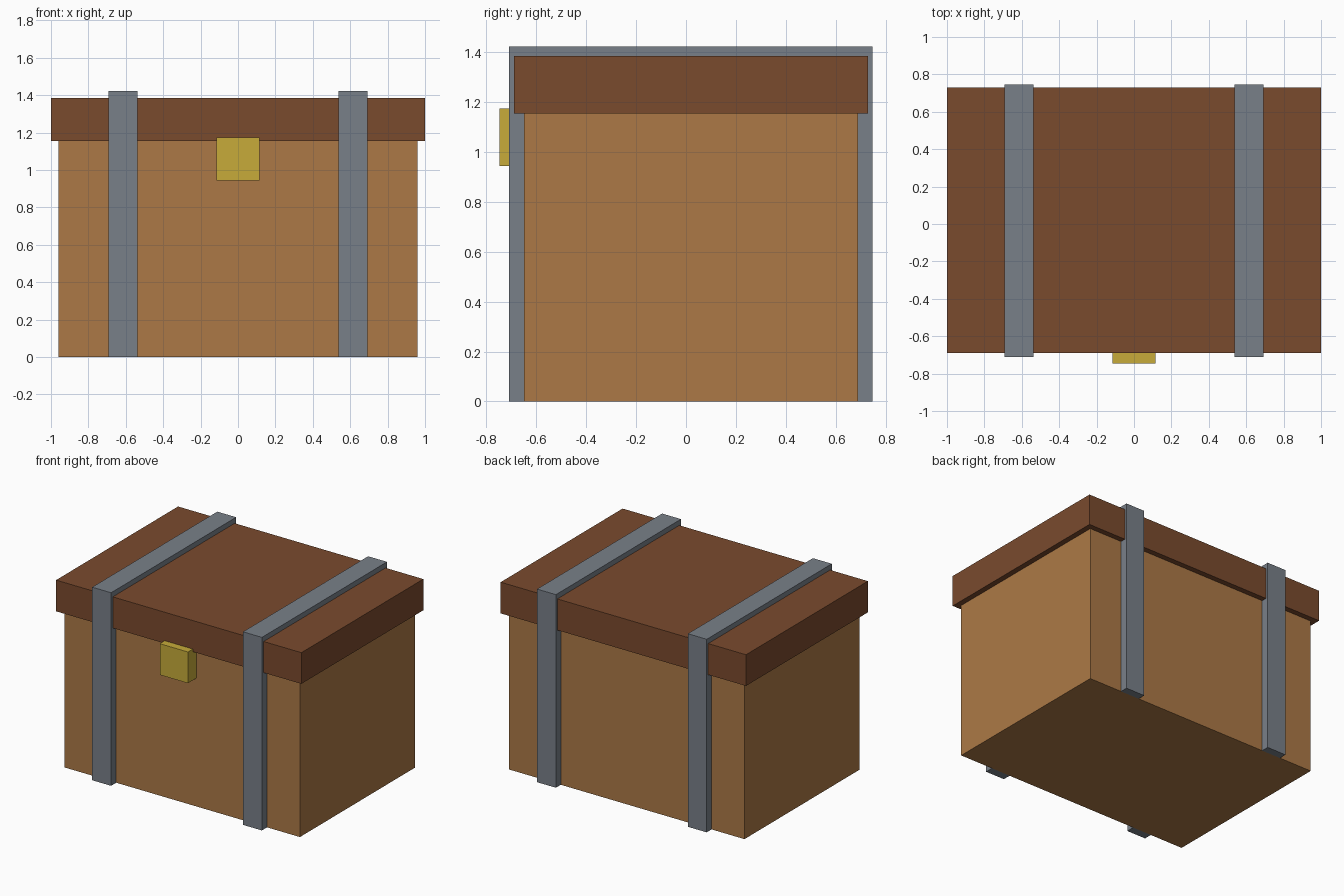
import bpy
import bmesh

cube = bpy.data.objects.get("Cube")
if cube:
    bpy.data.objects.remove(cube, do_unlink=True)


def material(name, r, g, b):
    mat = bpy.data.materials.new(name)
    mat.use_nodes = True
    mat.diffuse_color = (r, g, b, 1)
    mat.node_tree.nodes["Principled BSDF"].inputs["Base Color"].default_value = (r, g, b, 1)
    return mat


def extrude_profile(name, profile, x0, x1, mat):
    """Extrude a closed (y, z) profile along x."""
    bm = bmesh.new()
    face = bm.faces.new([bm.verts.new((x0, y, z)) for y, z in profile])
    result = bmesh.ops.extrude_face_region(bm, geom=[face])
    moved = [v for v in result["geom"] if isinstance(v, bmesh.types.BMVert)]
    bmesh.ops.translate(bm, verts=moved, vec=(x1 - x0, 0, 0))
    bmesh.ops.recalc_face_normals(bm, faces=bm.faces)
    mesh = bpy.data.meshes.new(name)
    bm.to_mesh(mesh)
    bm.free()
    mesh.materials.append(mat)
    obj = bpy.data.objects.new(name, mesh)
    bpy.context.collection.objects.link(obj)
    return obj


def box(name, half_x, y, z, mat):
    profile = [(y[0], z[0]), (y[1], z[0]), (y[1], z[1]), (y[0], z[1])]
    return extrude_profile(name, profile, -half_x, half_x, mat)


light_wood = material("light wood", 0.413, 0.191, 0.061)
dark_wood = material("dark wood", 0.195, 0.069, 0.027)
steel = material("grey steel", 0.191, 0.216, 0.25)
brass = material("brass", 0.571, 0.407, 0.042)

# Chest body, overhanging lid and lock plate
front, back = -0.65, 0.69
box("chest_body", 0.96, (front, back), (0, 1.2), light_wood)
box("lid", 1.0, (-0.69, 0.73), (1.155, 1.385), dark_wood)
box("lock", 0.115, (-0.747, front + 0.01), (0.945, 1.175), brass)

# Metal straps running up the front, over the lid and down the back
strap = [(-0.71, 0), (front, 0), (front, 1.3), (back, 1.3),
         (back, 0), (0.747, 0), (0.747, 1.423), (-0.71, 1.423)]
for side, centre in (("right", -0.615), ("left", 0.615)):
    extrude_profile(side + "_strap", strap, centre - 0.077, centre + 0.077, steel)
